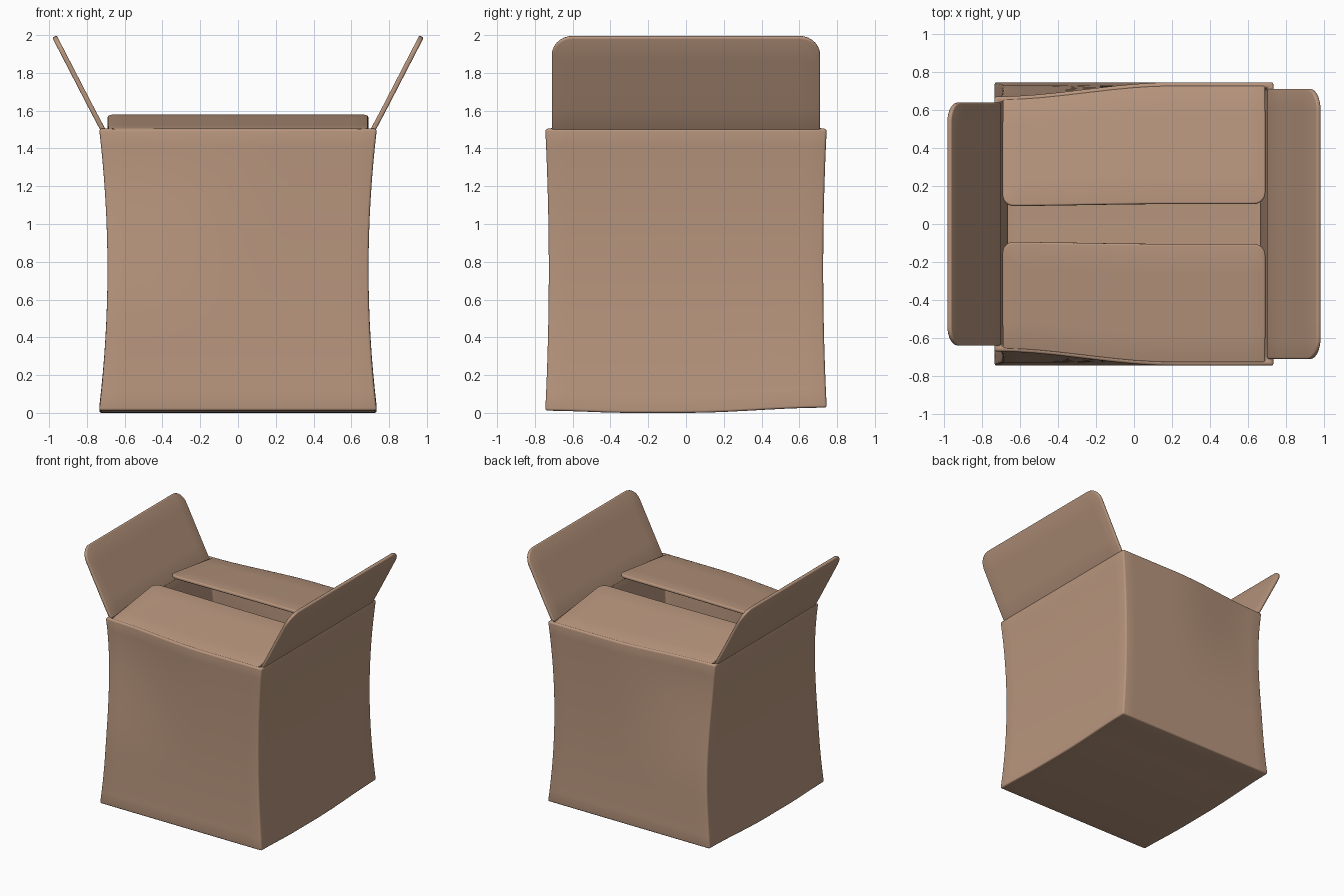
import bpy, bmesh, math
from mathutils import Vector

if "Cube" in bpy.data.objects:
    bpy.data.objects.remove(bpy.data.objects["Cube"])

H, BX, BY = 1.503, 0.735, 0.745      # wall height, half width, half depth

card = bpy.data.materials.new("cardboard_brown")
card.diffuse_color = (0.48, 0.305, 0.208, 1)
card.use_nodes = True
card.node_tree.nodes["Principled BSDF"].inputs["Base Color"].default_value = card.diffuse_color


def smooth(a, b, v):
    t = max(0.0, min(1.0, (v - a) / (b - a)))
    return t * t * (3 - 2 * t)


def warp(p):
    """Bowed-in walls, pinched upper left side, slightly lifted back edge."""
    x, y, z = p
    k = max(0.0, min(1.0, z / H))
    w = 4 * k * (1 - k)
    pinch = 0.1 * smooth(0.4, 1.48, z) * smooth(0.2, -0.72, x)
    lift = 0.028 * smooth(0.0, BY, y) + 0.012 * smooth(-0.3, -BY, y)
    return Vector((x * (1 - 0.06 * w), y * (1 - 0.025 * w) * (1 - pinch),
                   z + lift * (1 - k)))


def slice_mesh(bm, axis, lo, hi, n):
    """Add n evenly spaced loop cuts along an axis."""
    for i in range(1, n + 1):
        co, no = Vector(), Vector()
        co[axis] = lo + (hi - lo) * i / (n + 1)
        no[axis] = 1
        bmesh.ops.bisect_plane(bm, geom=bm.verts[:] + bm.edges[:] + bm.faces[:],
                               plane_co=co, plane_no=no)


def finish(bm, name, thick, offset, bevel):
    me = bpy.data.meshes.new(name)
    bm.to_mesh(me)
    bm.free()
    me.materials.append(card)
    ob = bpy.data.objects.new(name, me)
    bpy.context.collection.objects.link(ob)
    s = ob.modifiers.new("thickness", 'SOLIDIFY')
    s.thickness, s.offset, s.use_even_offset = thick, offset, True
    b = ob.modifiers.new("soft_edges", 'BEVEL')
    b.width, b.segments, b.limit_method = bevel, 3, 'ANGLE'
    b.angle_limit = math.radians(40)
    bpy.ops.object.select_all(action='DESELECT')
    ob.select_set(True)
    bpy.context.view_layer.objects.active = ob
    bpy.ops.object.convert(target='MESH')
    bpy.ops.object.shade_smooth_by_angle(angle=math.radians(40))


# Open box body: walls and floor
bm = bmesh.new()
bmesh.ops.create_cube(bm, size=2)
for v in bm.verts:
    v.co = Vector((v.co.x * BX, v.co.y * BY, (v.co.z + 1) * H / 2))
top = [f for f in bm.faces if f.normal.z > 0.9]
bmesh.ops.delete(bm, geom=top, context='FACES_ONLY')
slice_mesh(bm, 2, 0, H, 15)
slice_mesh(bm, 0, -BX, BX, 13)
slice_mesh(bm, 1, -BY, BY, 13)
for v in bm.verts:
    v.co = warp(v.co)
finish(bm, "box_body", 0.03, -1, 0.013)


def flap(name, half, hinge, tip, along, r):
    """Flat flap with rounded outer corners, from hinge to tip."""
    hinge, tip, along = Vector(hinge), Vector(tip), Vector(along)
    length = (tip - hinge).length
    out = (tip - hinge).normalized()
    pts = [(-half, 0), (half, 0)]
    for cx, a0 in ((half - r, 0), (-half + r, 90)):
        for i in range(8):
            a = math.radians(a0 + 90 * i / 7)
            pts.append((cx + r * math.cos(a), length - r + r * math.sin(a)))
    bm = bmesh.new()
    bm.faces.new([bm.verts.new((u, v, 0)) for u, v in pts])
    slice_mesh(bm, 0, -half, half, 13)
    slice_mesh(bm, 1, 0, length, 3)
    for v in bm.verts:
        v.co = warp(hinge + along * v.co.x + out * v.co.y)
    finish(bm, name, 0.026, 0, 0.009)


# Upright side flaps and nearly closed front and back flaps
for s, side, depth in ((-1, "left", "front"), (1, "right", "back")):
    flap(side + "_flap", 0.71, (s * 0.712, 0, 1.49), (s * 0.972, 0, 1.993),
         (0, 1, 0), 0.11)
    flap(depth + "_flap", 0.69, (0, s * 0.728, 1.492), (0, s * 0.105, 1.569),
         (1, 0, 0), 0.06)
